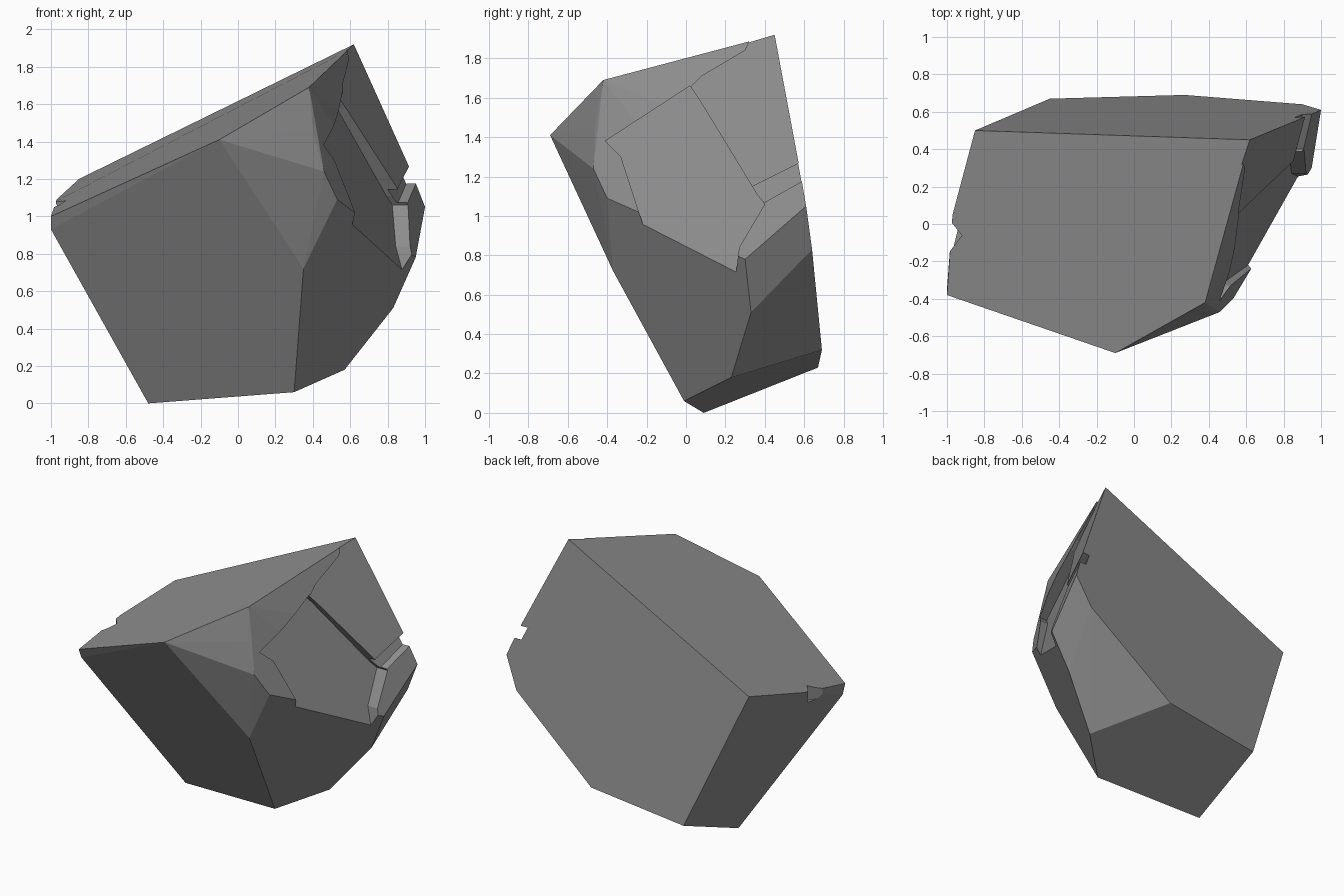
import bpy, bmesh, math

cube = bpy.data.objects.get("Cube")
if cube:
    bpy.data.objects.remove(cube, do_unlink=True)

# One flat stone colour
stone = bpy.data.materials.new("grey stone")
stone.use_nodes = True
GREY = (0.27, 0.27, 0.27, 1)
stone.diffuse_color = GREY
stone.node_tree.nodes["Principled BSDF"].inputs["Base Color"].default_value = GREY


def finish(name, bm):
    bmesh.ops.recalc_face_normals(bm, faces=bm.faces)
    mesh = bpy.data.meshes.new(name)
    bm.to_mesh(mesh)
    bm.free()
    mesh.materials.append(stone)
    obj = bpy.data.objects.new(name, mesh)
    bpy.context.collection.objects.link(obj)
    return obj


def merge_flat(bm, degrees):
    bmesh.ops.dissolve_limit(bm, angle_limit=math.radians(degrees),
                             verts=bm.verts, edges=bm.edges)


def hull(name, points):
    """Convex block around a handful of corner points."""
    bm = bmesh.new()
    for p in points:
        bm.verts.new(p)
    result = bmesh.ops.convex_hull(bm, input=bm.verts)
    loose = {v for v in result["geom_interior"] if isinstance(v, bmesh.types.BMVert)}
    bmesh.ops.delete(bm, geom=list(loose), context='VERTS')
    merge_flat(bm, 2)
    return finish(name, bm)


def side_chip(name, outline, base, slope_y, slope_z):
    """Prism with a (y, z) outline, running outward from a sloping floor."""
    bm = bmesh.new()
    floor = [bm.verts.new((base + slope_y * y + slope_z * z, y, z)) for y, z in outline]
    outer = [bm.verts.new((2, y, z)) for y, z in outline]
    bm.faces.new(floor)
    bm.faces.new(outer)
    for i in range(len(outline)):
        j = (i + 1) % len(outline)
        bm.faces.new((floor[i], floor[j], outer[j], outer[i]))
    return finish(name, bm)


# Main cleaved block
top = [(0.62, 0.45, 1.92), (-0.85, 0.5, 1.2), (-1, -0.38, 1.0),
       (-0.1, -0.69, 1.41), (0.38, -0.42, 1.69), (-0.97, 0.05, 1.09)]
base = [(-0.48, 0.09, 0), (0.3, -0.01, 0.06), (0.57, 0.23, 0.18),
        (0.27, 0.69, 0.32), (-0.45, 0.67, 0.23)]
left_edge = [(-1, -0.35, 0.93), (-0.46, 0.63, 0.48), (-0.7, 0.52, 1.14)]
right_edge = [(0.35, -0.37, 0.72), (0.83, 0.33, 0.51), (0.95, 0.3, 0.78),
              (0.9, 0.64, 0.83), (1, 0.61, 1.05), (0.91, 0.57, 1.28),
              (0.4, -0.46, 1.46), (0.46, -0.47, 1.24), (0.53, -0.4, 1.09),
              (0.61, -0.2, 0.95)]
rock = hull("rock", top + base + left_edge + right_edge)

# Broken side: deep hollow, shallower rear plate, and the slot under the plate
chips = [
    side_chip("hollow_cutter",
              [(-0.2, 0.9), (-0.33, 1.3), (-0.41, 1.38), (0.02, 1.66), (0.08, 1.57),
               (0.36, 1.11), (0.4, 1.06), (0.27, 0.84), (0.24, 0.6), (-0.1, 0.6)],
              1.004, 0.4, -0.32),
    side_chip("plate_cutter",
              [(0, 1.63), (0.08, 1.71), (0.3, 1.84), (0.42, 2.1), (0.9, 2.1),
               (0.9, 1.42), (0.34, 1.14)],
              1.125, 0.446, -0.368),
    side_chip("slot_cutter",
              [(0.33, 1.1), (0.34, 1.15), (0.9, 1.43), (0.9, 1.35), (0.4, 1.07)],
              1.07, 0.446, -0.368),
    # Small nick in the far edge
    hull("nick_cutter", [(x, y, z) for z in (0.98, 1.4)
                         for x, y in ((-0.92, -0.06), (-1.1, -0.3), (-1.1, 0.16))]),
]
for chip in chips:
    chip.hide_render = True
    mod = rock.modifiers.new(chip.name, 'BOOLEAN')
    mod.operation = 'DIFFERENCE'
    mod.solver = 'EXACT'
    mod.object = chip

# Bake the cuts, then drop the cutters
depsgraph = bpy.context.evaluated_depsgraph_get()
carved = bpy.data.meshes.new_from_object(rock.evaluated_get(depsgraph))
rock.modifiers.clear()
rock.data = carved
for chip in chips:
    bpy.data.objects.remove(chip, do_unlink=True)

bm = bmesh.new()
bm.from_mesh(carved)
merge_flat(bm, 1)
bm.to_mesh(carved)
bm.free()
for poly in carved.polygons:
    poly.use_smooth = False
